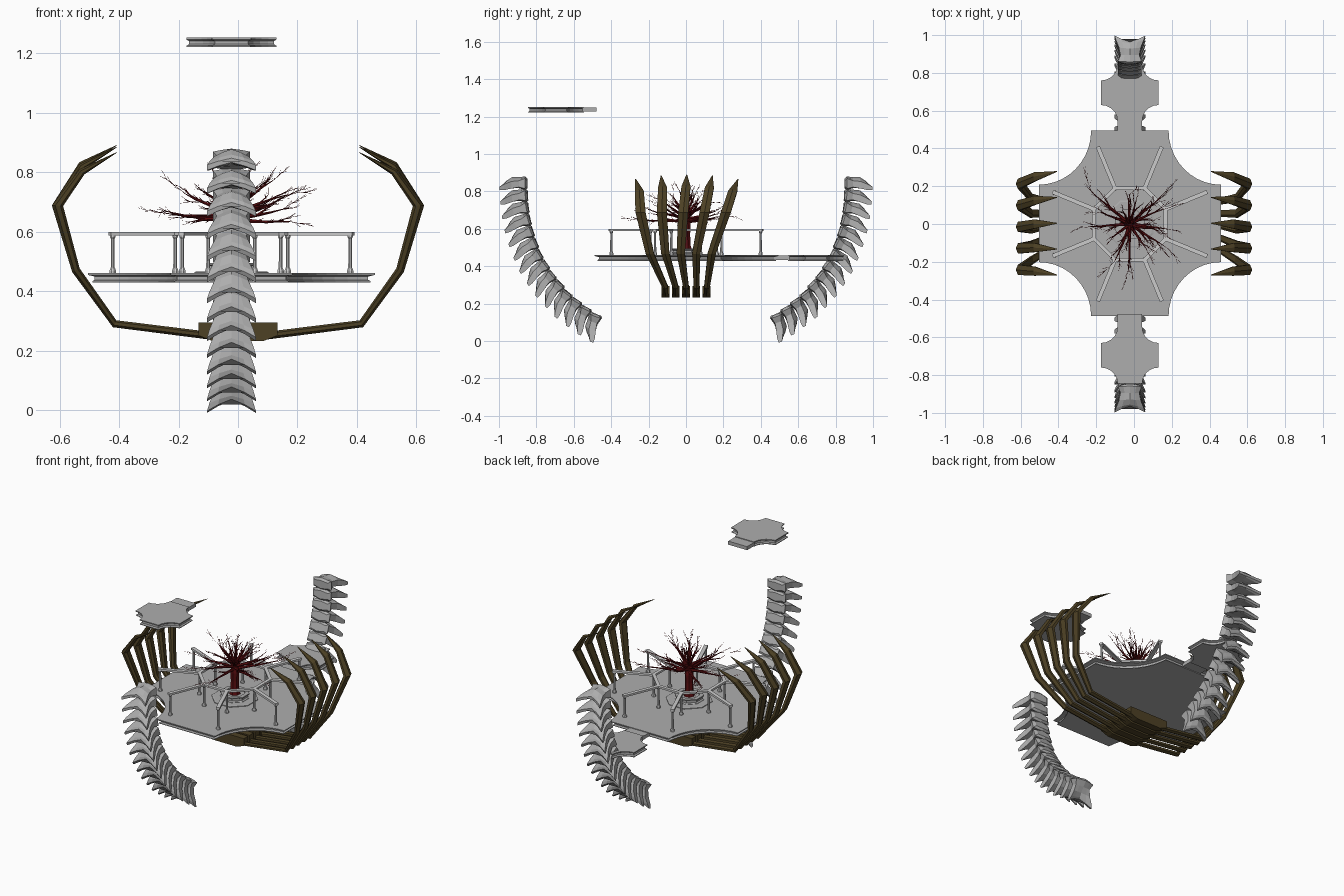
import bpy, bmesh, math, random
from mathutils import Vector, Matrix

if "Cube" in bpy.data.objects:
    bpy.data.objects.remove(bpy.data.objects["Cube"])

random.seed(4)
CX = -0.022  # the platforms, spines and tree share this axis


def material(name, rgb):
    m = bpy.data.materials.new(name)
    m.diffuse_color = (*rgb, 1)
    m.use_nodes = True
    m.node_tree.nodes["Principled BSDF"].inputs["Base Color"].default_value = m.diffuse_color
    return m


BONE = material("rib_brown", (0.075, 0.053, 0.018))
BARK = material("bark_red", (0.1, 0.004, 0.005))
STONE = material("stone_grey", (0.42, 0.42, 0.42))
RAIL = material("rail_grey", (0.8, 0.8, 0.8))


def finish(name, bm, mat):
    bmesh.ops.recalc_face_normals(bm, faces=bm.faces)
    me = bpy.data.meshes.new(name)
    bm.to_mesh(me)
    bm.free()
    ob = bpy.data.objects.new(name, me)
    bpy.context.collection.objects.link(ob)
    me.materials.append(mat)
    return ob


def loft(bm, rings):
    """Skin closed rings of equal length and cap both ends."""
    vs = [[bm.verts.new(p) for p in r] for r in rings]
    n = len(vs[0])
    for a, b in zip(vs, vs[1:]):
        for i in range(n):
            j = (i + 1) % n
            bm.faces.new((a[i], a[j], b[j], b[i]))
    bm.faces.new(vs[0][::-1])
    bm.faces.new(vs[-1])


def box(bm, centre, size, angle=0):
    m = Matrix.Translation(centre) @ Matrix.Rotation(angle, 4, 'Z') @ Matrix.Diagonal((*size, 1))
    bmesh.ops.create_cube(bm, size=1, matrix=m)


def turned(bm, x, y, profile, n=8, phase=math.pi / 8):
    loft(bm, [[(x + r * math.cos(phase + math.tau * i / n),
                y + r * math.sin(phase + math.tau * i / n), z) for i in range(n)]
              for r, z in profile])


# Platforms: square with scooped corners and a grooved rim
def scooped(hx, hy, fx, fy, inset, segs):
    rx, ry = hx - fx + inset, hy - fy + inset
    pts = []
    for sx, sy, flip in ((1, 1, 0), (-1, 1, 1), (-1, -1, 0), (1, -1, 1)):
        arc = []
        for i in range(segs + 1):
            a = math.pi / 2 * i / segs
            x = min(hx - rx * math.sin(a), hx - inset)
            y = min(hy - ry * math.cos(a), hy - inset)
            arc.append((sx * x, sy * y))
        pts += arc[::-1] if flip else arc
    return pts


def platform(name, cy, top, hx, hy, fx, fy, groove, foot, segs):
    rim = ((0, 0), (0, -.006), (groove, -.011), (groove, -.022), (foot, -.027), (foot, -.031))
    bm = bmesh.new()
    loft(bm, [[(CX + x, cy + y, top + dz) for x, y in scooped(hx, hy, fx, fy, ins, segs)]
              for ins, dz in rim])
    return finish(name, bm, STONE)


platform("main_platform", 0.003, .46, .482, .491, .205, .205, .022, .014, 10)
for name, s, top in (("rear_landing", 1, .46), ("upper_landing", -1, 1.252)):
    platform(name, s * .695, top, .152, .15, .065, .065, .009, .001, 5)
    bm = bmesh.new()
    box(bm, (CX, s * .515, top - .015), (.13, .075, .022))
    finish(name + "_bridge", bm, STONE)

# Railing: eight spokes with posts and an inner octagon of rails
bm = bmesh.new()
R_IN, R_OUT = .205, .432
ring_r = R_IN * math.cos(math.pi / 8)
for i in range(8):
    a = math.pi / 8 + i * math.pi / 4
    for r in (R_IN, R_OUT):
        turned(bm, CX + r * math.cos(a), r * math.sin(a),
               ((.012, .459), (.012, .468), (.007, .48), (.006, .575), (.01, .582), (.01, .59)))
    m = (R_IN + R_OUT) / 2
    box(bm, (CX + m * math.cos(a), m * math.sin(a), .593), (R_OUT - R_IN + .022, .022, .012), a)
    b = a + math.pi / 8
    box(bm, (CX + ring_r * math.cos(b), ring_r * math.sin(b), .593),
        (.02, 2 * R_IN * math.sin(math.pi / 8) + .008, .012), b)
finish("railing", bm, RAIL)

# Planter
bm = bmesh.new()
turned(bm, CX, 0, ((.135, .457), (.135, .464), (.125, .466)))
turned(bm, CX, 0, ((.085, .46), (.085, .468), (.076, .472), (.076, .484), (.085, .488),
                   (.085, .495), (.06, .495), (.06, .488)))
finish("planter", bm, STONE)

# Tree: recursive tapering branches, lowest ones longest and nearly level
tree = bmesh.new()


def limb(p, d, length, r, depth):
    n, rings, kids = (6 if depth > 1 else 4), [], []
    steps = 4
    for s in range(steps + 1):
        q = d.to_track_quat('Z', 'Y')
        rad = max(r * (1 - .85 * s / steps), .0006)
        rings.append([p + q @ Vector((rad * math.cos(math.tau * k / n),
                                      rad * math.sin(math.tau * k / n), 0)) for k in range(n)])
        if s and depth:
            kids.append((p.copy(), d.copy(), rad, s))
        p = p + d * (length / steps)
        wob = Vector([random.uniform(-.12, .12) for _ in range(3)])
        d = (d + wob).normalized()
    loft(tree, rings)
    for kp, kd, kr, s in kids:
        for _ in range(2 if depth == 1 and s > 1 else 1):
            side = Vector([random.uniform(-.5, .5) for _ in range(2)] + [random.uniform(-.25, .4)])
            limb(kp, (kd + side).normalized(), length * random.uniform(.3, .45), kr * .75, depth - 1)


turned(tree, CX, 0, ((.034, .485), (.026, .51), (.023, .57), (.026, .62), (.017, .67), (.008, .71)), 7)
N = 20
for i in range(N):
    f = i / (N - 1)
    a = i * 2.4 + random.uniform(-.2, .2)
    e = math.radians(2 + 72 * f ** 1.7)
    d = Vector((math.cos(a) * math.cos(e), math.sin(a) * math.cos(e), math.sin(e)))
    limb(Vector((CX, 0, .635 + .05 * f)), d, random.uniform(.19, .27) * (1 - .5 * f), .01, 2)
finish("tree", tree, BARK)

# Ribs: x, z, y shift, y fan per rib, half width, half thickness; each roots in its own block
RIB = ((.08, .248, 0, .055, .014, .013), (.415, .29, 0, .056, .015, .013),
       (.545, .47, -.028, .083, .022, .014), (.607, .687, -.015, .114, .027, .019),
       (.525, .825, 0, .125, .024, .012), (.408, .89, .004, .137, .002, .001))
for side, sx in (("left", -1), ("right", 1)):
    bm = bmesh.new()
    for k in range(-2, 3):
        rings = []
        for i, (x, z, dy, fan, w, t) in enumerate(RIB):
            a, b = RIB[max(i - 1, 0)], RIB[min(i + 1, 5)]
            nrm = Vector((b[1] - a[1], a[0] - b[0])).normalized()
            drop = .006 * k * k if i > 3 else 0
            sect = ((-w, -.5), (-w * .4, -1), (w, -.6), (w, .4), (0, 1), (-w, .4))
            rings.append([(sx * (x + nrm.x * t * o), dy + fan * k + u, z - drop + nrm.y * t * o)
                          for u, o in sect])
        loft(bm, rings)
    finish(side + "_ribs", bm, BONE)

# Breastbone under the platform, one segment per pair of ribs
bm = bmesh.new()
outline = ((-.132, .295), (.132, .295), (.132, .25), (.085, .232), (-.085, .232), (-.132, .25))
for k in range(-2, 3):
    loft(bm, [[(x, .055 * k + y, z) for x, z in outline] for y in (-.021, .021)])
finish("breastbone", bm, BONE)

# Spines: vertebrae spaced along a curved path, split tips pointing outward
PATH = [Vector(p) for p in ((.502, .082), (.58, .135), (.67, .21), (.77, .33),
                            (.84, .45), (.89, .6), (.91, .73), (.914, .843))]
# u at centre, u at edge, half width, v top centre, v top edge, v bottom centre, v bottom edge
VERT = ((-.068, -.062, .045, .024, .016, -.026, -.018),
        (-.056, -.052, .062, .036, .026, -.036, -.028),
        (-.02, -.02, .05, .034, .014, -.026, -.02),
        (.015, .02, .058, .034, .01, -.018, -.028),
        (.042, .06, .074, .016, -.006, -.014, -.037),
        (.05, .084, .082, .004, -.019, -.01, -.037))


def along(s):
    for a, b in zip(PATH, PATH[1:]):
        l = (b - a).length
        if s <= l + 1e-6:
            return a.lerp(b, s / l)
        s -= l
    return PATH[-1]


TOTAL = sum((b - a).length for a, b in zip(PATH, PATH[1:]))
COUNT = 14
for name, sy in (("front_spine", -1), ("rear_spine", 1)):
    bm = bmesh.new()
    for i in range(COUNT):
        f = i / (COUNT - 1)
        c = along(f * TOTAL)
        ang = math.radians(20 + 70 * f)
        tan = Vector((math.cos(ang), math.sin(ang)))
        out = Vector((tan.y, -tan.x))
        rings = []
        for uc, ue, hw, tc, te, bc, be in VERT:
            ring = []
            for t, vc, ve in [(t, tc, te) for t in (-1, -.55, 0, .55, 1)] + \
                             [(t, bc, be) for t in (1, .55, 0, -.55, -1)]:
                k = abs(t) ** 1.3
                p = c + out * (uc + (ue - uc) * k) + tan * (vc + (ve - vc) * k)
                ring.append((CX + t * hw, sy * p.x, p.y))
            rings.append(ring)
        loft(bm, rings)
    finish(name, bm, STONE)
